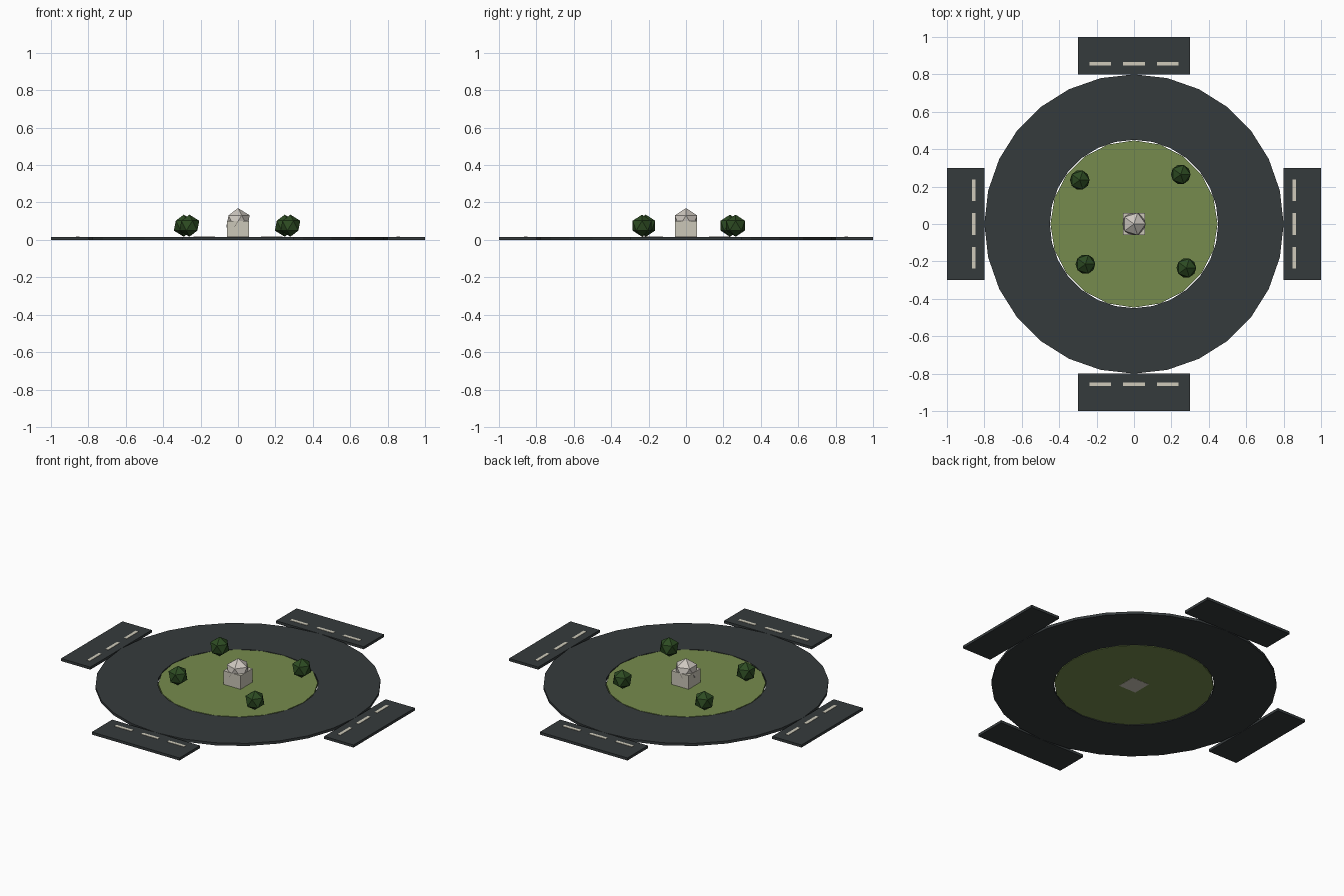
import bpy, bmesh, math
from mathutils import Matrix

if "Cube" in bpy.data.objects:
    bpy.data.objects.remove(bpy.data.objects["Cube"])

THICK = 0.016


def material(name, r, g, b):
    m = bpy.data.materials.new(name)
    m.use_nodes = True
    m.diffuse_color = (r, g, b, 1)
    bsdf = m.node_tree.nodes["Principled BSDF"]
    bsdf.inputs["Base Color"].default_value = (r, g, b, 1)
    bsdf.inputs["Roughness"].default_value = 0.9
    return m


asphalt = material("asphalt", 0.036, 0.043, 0.045)
grass = material("grass", 0.18, 0.26, 0.075)
leaves = material("leaves", 0.026, 0.07, 0.016)
paint = material("lane_paint", 0.62, 0.59, 0.49)
stone = material("pale_stone", 0.6, 0.57, 0.48)
marble = material("grey_marble", 0.62, 0.58, 0.53)


def finish(name, bm, mat, matrix=None):
    if matrix:
        bm.transform(matrix)
    bmesh.ops.recalc_face_normals(bm, faces=bm.faces)
    mesh = bpy.data.meshes.new(name)
    bm.to_mesh(mesh)
    bm.free()
    mesh.materials.append(mat)
    obj = bpy.data.objects.new(name, mesh)
    bpy.context.collection.objects.link(obj)
    return obj


def box(name, centre, size, mat, turn=None):
    bm = bmesh.new()
    bmesh.ops.create_cube(bm, size=1)
    place = Matrix.Translation(centre) @ Matrix.Diagonal((*size, 1))
    return finish(name, bm, mat, turn @ place if turn else place)


def ball(name, centre, radius, mat):
    bm = bmesh.new()
    bmesh.ops.create_icosphere(bm, subdivisions=1, radius=radius)
    return finish(name, bm, mat, Matrix.Translation(centre))


def ring(name, inner, outer, sides, height, mat):
    # Rectangular section swept round the centre
    bm = bmesh.new()
    section = [(inner, 0), (outer, 0), (outer, height), (inner, height)]
    loops = []
    for i in range(sides):
        a = math.tau * i / sides
        loops.append([bm.verts.new((r * math.cos(a), r * math.sin(a), z))
                      for r, z in section])
    for i, here in enumerate(loops):
        there = loops[(i + 1) % sides]
        for k in range(4):
            n = (k + 1) % 4
            bm.faces.new((here[k], there[k], there[n], here[n]))
    return finish(name, bm, mat)


# Circular road
ring("ring_road", 0.45, 0.8, 28, THICK, asphalt)

# Central lawn
bm = bmesh.new()
bmesh.ops.create_cone(bm, cap_ends=True, segments=20, radius1=0.447,
                      radius2=0.447, depth=THICK - 0.001)
finish("lawn", bm, grass, Matrix.Translation((0, 0, THICK / 2 + 0.0005)))

# Four approach roads with dashed lane lines
for i, side in enumerate(("back", "right", "front", "left")):
    turn = Matrix.Rotation(i * math.pi / 2, 4, "Z")
    box(side + "_road", (0, 0.9, THICK / 2), (0.6, 0.2, THICK), asphalt, turn)
    for k in (-1, 0, 1):
        box(f"{side}_lane_dash_{k + 2}", (k * 0.18, 0.857, THICK),
            (0.115, 0.02, 0.004), paint, turn)

# Monument in the middle
box("pedestal", (0, 0, 0.05), (0.118, 0.118, 0.1), stone)
ball("monument_stone", (0, 0, 0.1), 0.07, marble)

# Bushes on the lawn
for i, (x, y) in enumerate([(0.25, 0.265), (-0.29, 0.235),
                            (-0.26, -0.215), (0.28, -0.235)]):
    ball(f"bush_{i + 1}", (x, y, 0.076), 0.059, leaves)
